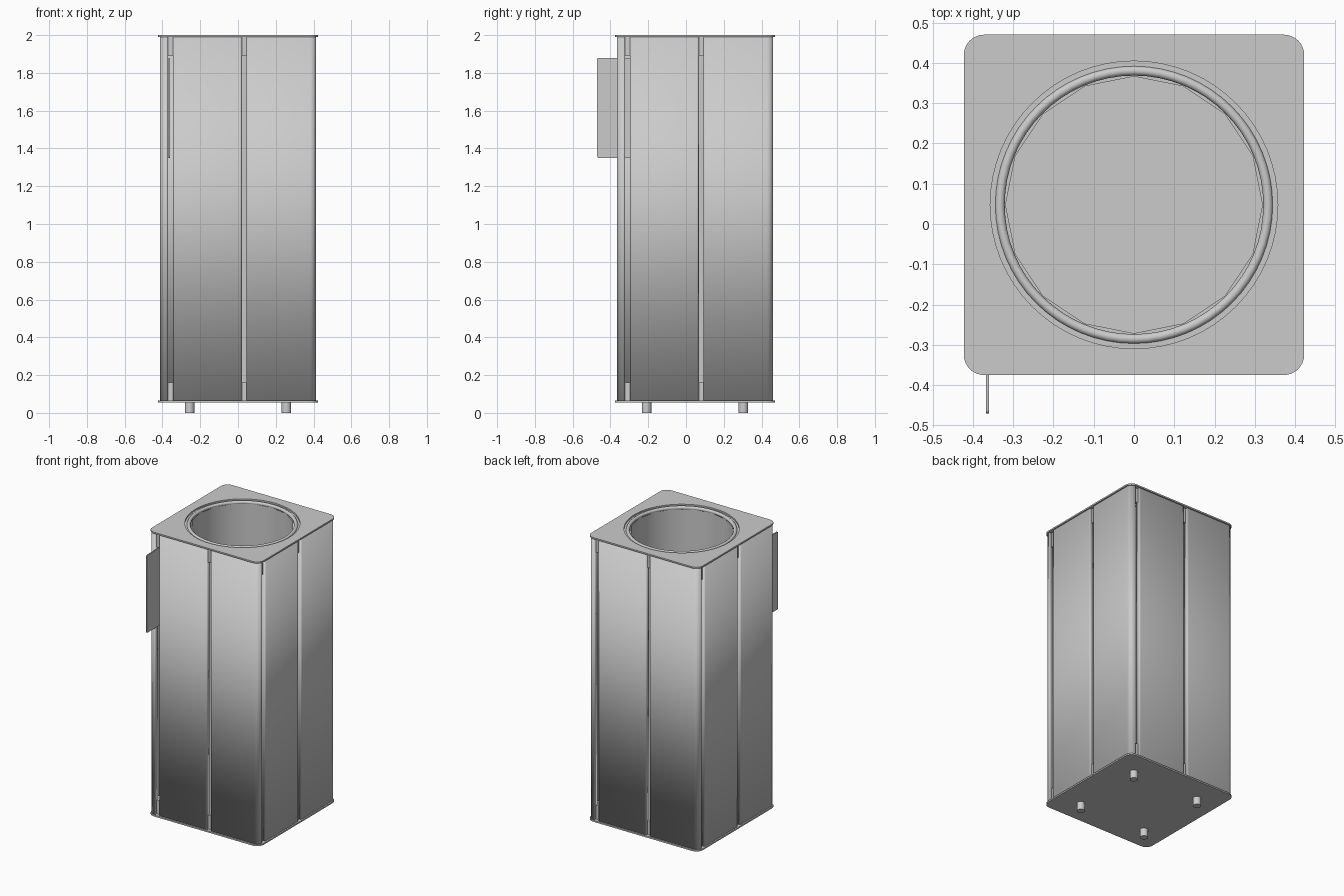
import bpy
import bmesh
from math import sin, cos, pi, radians
from mathutils import Vector, Matrix

if "Cube" in bpy.data.objects:
    bpy.data.objects.remove(bpy.data.objects["Cube"])

CY = 0.0475      # centre of the bin body along y
H = 0.413        # half width of the panel shell


def add_object(name, mesh, smooth=35):
    ob = bpy.data.objects.new(name, mesh)
    bpy.context.collection.objects.link(ob)
    bpy.ops.object.select_all(action='DESELECT')
    ob.select_set(True)
    bpy.context.view_layer.objects.active = ob
    if smooth:
        bpy.ops.object.shade_smooth_by_angle(angle=radians(smooth))
    return ob


def from_bmesh(name, bm, smooth=35):
    mesh = bpy.data.meshes.new(name)
    bm.to_mesh(mesh)
    bm.free()
    return add_object(name, mesh, smooth)


def fillet(points, radii, steps=5, closed=False):
    """Round the right-angled corners of a 2D path."""
    pts = [Vector(p) for p in points]
    out = []
    for i, p in enumerate(pts):
        r = radii[i]
        if r == 0:
            out.append(p)
            continue
        a = (pts[i - 1] - p).normalized()
        b = (pts[(i + 1) % len(pts)] - p).normalized()
        for k in range(steps + 1):
            t = pi / 2 * k / steps
            out.append(p + a * r * (1 - sin(t)) + b * r * (1 - cos(t)))
    return out


def rounded_square(half, r):
    return fillet([(-half, -half), (half, -half), (half, half), (-half, half)], [r] * 4, 8)


def circle(r, n):
    return [Vector((r * cos(2 * pi * i / n), r * sin(2 * pi * i / n))) for i in range(n)]


def slab(name, outlines, z0, z1):
    """Flat plate from an outer outline and optional hole outlines."""
    cu = bpy.data.curves.new(name, 'CURVE')
    cu.dimensions = '2D'
    cu.fill_mode = 'BOTH'
    cu.extrude = (z1 - z0) / 2
    for line in outlines:
        sp = cu.splines.new('POLY')
        sp.points.add(len(line) - 1)
        for q, p in zip(sp.points, line):
            q.co = (p.x, p.y, 0, 1)
        sp.use_cyclic_u = True
    tmp = bpy.data.objects.new(name + "_curve", cu)
    bpy.context.collection.objects.link(tmp)
    dg = bpy.context.evaluated_depsgraph_get()
    mesh = bpy.data.meshes.new_from_object(tmp.evaluated_get(dg))
    bpy.data.objects.remove(tmp)
    mesh.transform(Matrix.Translation((0, CY, (z0 + z1) / 2)))
    bm = bmesh.new()
    bm.from_mesh(mesh)
    bmesh.ops.remove_doubles(bm, verts=bm.verts, dist=1e-5)
    bmesh.ops.recalc_face_normals(bm, faces=bm.faces)
    return from_bmesh(name, bm)


def panel(name, path, turn):
    """Folded sheet-metal panel: open path raised to full height."""
    bm = bmesh.new()
    low = [bm.verts.new((p.x, p.y, 0.064)) for p in path]
    top = [bm.verts.new((p.x, p.y, 1.991)) for p in path]
    for i in range(len(path) - 1):
        bm.faces.new((low[i], low[i + 1], top[i + 1], top[i]))
    bm.transform(Matrix.Translation((0, CY, 0)) @ Matrix.Rotation(turn, 4, 'Z'))
    ob = from_bmesh(name, bm, 40)
    mod = ob.modifiers.new("thickness", 'SOLIDIFY')
    mod.thickness = 0.004
    mod.offset = -1
    return ob


def lathe(name, profile, n, close_floor=False, loop=False):
    bm = bmesh.new()
    rings = [[bm.verts.new((p.x, p.y + CY, z)) for p in circle(r, n)] for r, z in profile]
    pairs = list(zip(rings, rings[1:])) + ([(rings[-1], rings[0])] if loop else [])
    for a, b in pairs:
        for i in range(n):
            j = (i + 1) % n
            bm.faces.new((a[i], a[j], b[j], b[i]))
    if close_floor:
        bm.faces.new(rings[-1])
    bmesh.ops.recalc_face_normals(bm, faces=bm.faces)
    return from_bmesh(name, bm, 50)


# Shell: a flat panel and a corner panel per side, turned four times
IN = -H + 0.03
flat_path = fillet([(-0.343, IN), (-0.343, -H), (0.02, -H), (0.02, IN)], [0, 0.01, 0.01, 0])
corner_path = fillet([(0.045, IN), (0.045, -H), (H, -H), (H, -0.37), (-IN, -0.37)],
                     [0, 0.01, 0.033, 0.008, 0])
for k in range(4):
    panel(f"flat_panel_{k + 1}", flat_path, k * pi / 2)
    panel(f"corner_panel_{k + 1}", corner_path, k * pi / 2)

# Base plate, top plate with round opening, and inner frame bands
slab("base_plate", [rounded_square(0.4225, 0.05)], 0.055, 0.065)
slab("top_plate", [rounded_square(0.4225, 0.05), circle(0.357, 64)], 1.99, 2.0)
for name, z0, z1 in (("lower_frame", 0.065, 0.16), ("upper_frame", 1.89, 1.99)):
    slab(name, [rounded_square(0.398, 0.03), rounded_square(0.375, 0.02)], z0, z1)

# Liner bucket, its rolled rim and the ledge under the opening
lathe("liner", [(0.32, 1.985), (0.32, 0.1)], 16, close_floor=True)
rim = [(0.333 + 0.012 * cos(a * pi / 5), 1.988 + 0.012 * sin(a * pi / 5)) for a in range(10)]
lathe("liner_rim", rim, 64, loop=True)
lathe("rim_ledge", [(0.362, 1.99), (0.335, 1.99), (0.335, 1.985), (0.362, 1.985)], 64, loop=True)

# Feet
for i, sx in enumerate((-1, 1)):
    for j, sy in enumerate((-1, 1)):
        bm = bmesh.new()
        bmesh.ops.create_cone(bm, cap_ends=True, segments=20, radius1=0.025, radius2=0.025, depth=0.06,
                              matrix=Matrix.Translation((sx * 0.256, CY + sy * 0.256, 0.03)))
        from_bmesh(f"foot_{i * 2 + j + 1}", bm)

# Sign plate standing out of the front left slot
bm = bmesh.new()
bmesh.ops.create_cube(bm, size=1, matrix=Matrix.Translation((-0.364, -0.38, 1.615))
                      @ Matrix.Diagonal((0.008, 0.18, 0.53, 1)))
edges = [e for e in bm.edges if abs(e.verts[0].co.x - e.verts[1].co.x) > 0.004]
bmesh.ops.bevel(bm, geom=edges, offset=0.008, segments=3, profile=0.5, affect='EDGES')
from_bmesh("sign_plate", bm)
